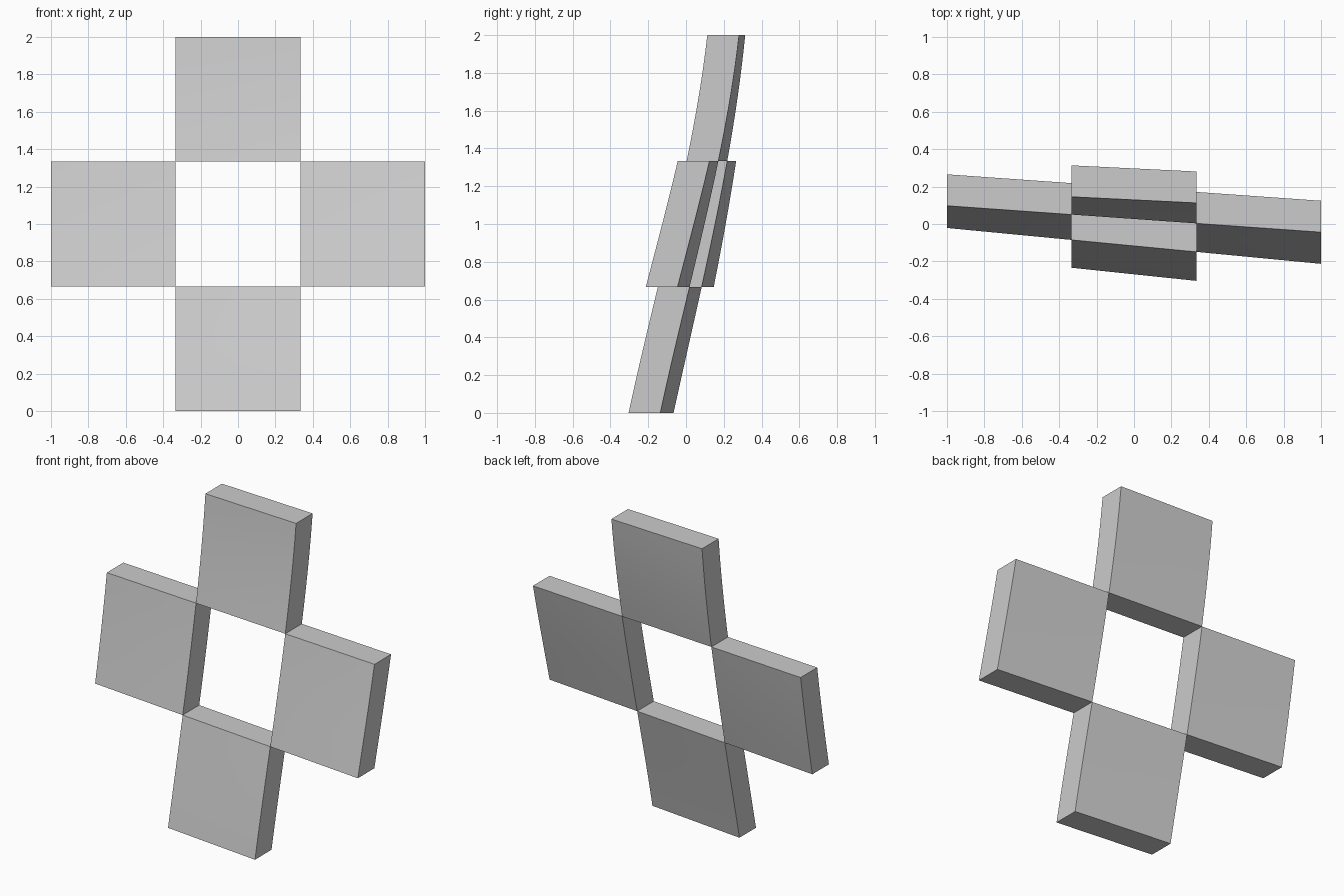
import bpy, bmesh

cube = bpy.data.objects.get("Cube")
if cube:
    bpy.data.objects.remove(cube)

TILE = 2 / 3
DEPTH = 0.168
CUTS = 8

# Plain grey material
grey = bpy.data.materials.new("plain grey")
grey.use_nodes = True
colour = (0.6, 0.6, 0.6, 1)
grey.diffuse_color = colour
grey.node_tree.nodes["Principled BSDF"].inputs["Base Color"].default_value = colour


def front_y(x, z):
    """Depth of the gently curved, leaning front sheet."""
    u = z - 1
    lean = -0.042 + 0.218 * u - 0.028 * u**2 - 0.019 * u**3
    turn = -0.084 + 0.039 * u + 0.007 * u**2 - 0.011 * u**3
    return lean + turn * x


def panel(name, cx, cz):
    """A square tile bent onto the sheet, pushed straight back in y."""
    bm = bmesh.new()
    bmesh.ops.create_grid(bm, x_segments=CUTS, y_segments=CUTS, size=TILE / 2)
    for v in bm.verts:
        x, z = cx + v.co.x, cz + v.co.y
        v.co = (x, front_y(x, z), z)
    solid = bmesh.ops.extrude_face_region(bm, geom=bm.faces[:])
    back = [g for g in solid["geom"] if isinstance(g, bmesh.types.BMVert)]
    bmesh.ops.translate(bm, verts=back, vec=(0, DEPTH, 0))
    bmesh.ops.recalc_face_normals(bm, faces=bm.faces[:])
    mesh = bpy.data.meshes.new(name)
    bm.to_mesh(mesh)
    bm.free()
    mesh.materials.append(grey)
    obj = bpy.data.objects.new(name, mesh)
    bpy.context.collection.objects.link(obj)
    bpy.ops.object.select_all(action="DESELECT")
    obj.select_set(True)
    bpy.context.view_layer.objects.active = obj
    bpy.ops.object.shade_smooth_by_angle(angle=0.5)


# Four panels around an open centre
panel("top_panel", 0, 1 + TILE)
panel("bottom_panel", 0, 1 - TILE)
panel("left_panel", TILE, 1)
panel("right_panel", -TILE, 1)
